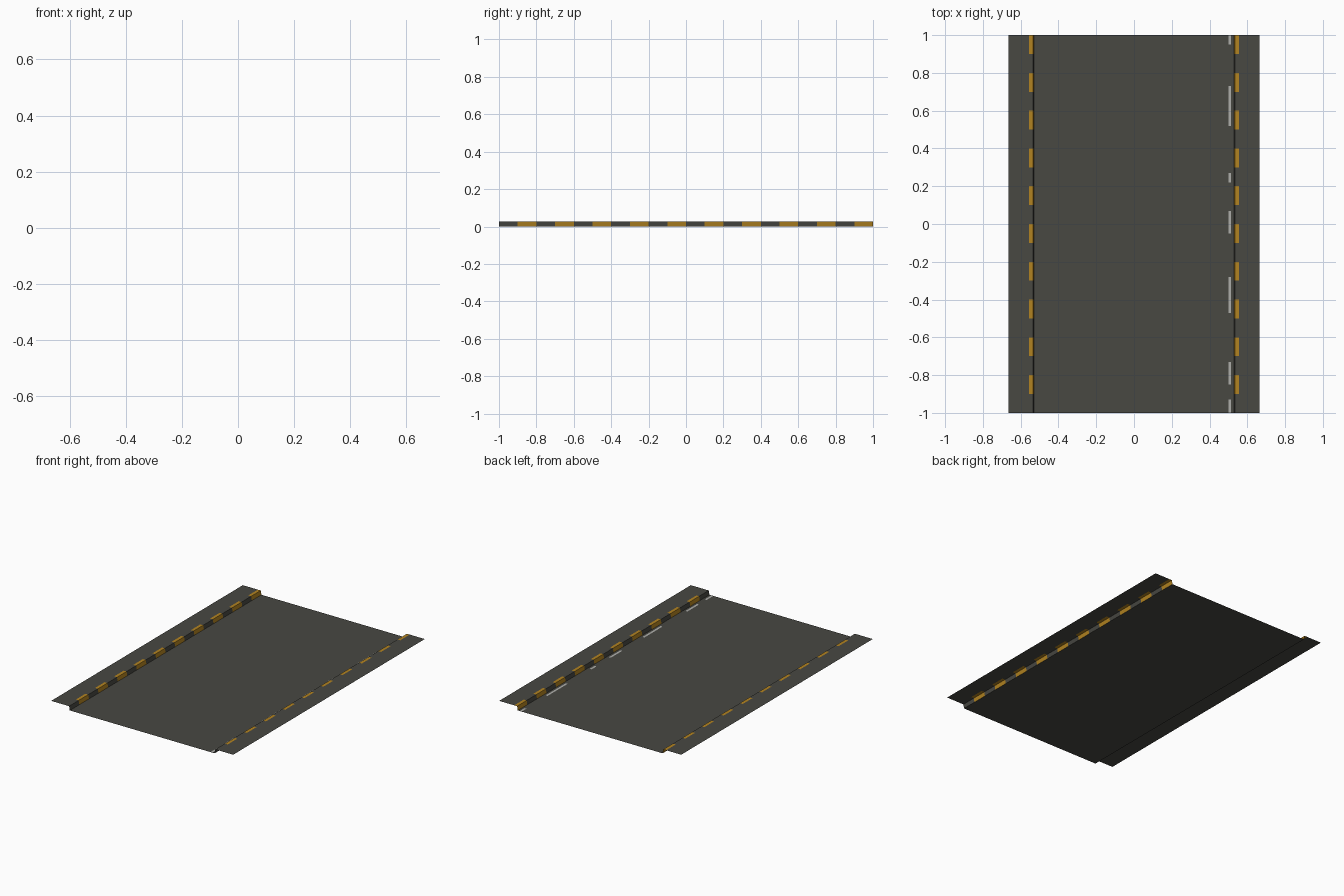
import bpy, bmesh

if "Cube" in bpy.data.objects:
    bpy.data.objects.remove(bpy.data.objects["Cube"])


def material(name, rgb):
    m = bpy.data.materials.new(name)
    m.diffuse_color = (*rgb, 1)
    m.use_nodes = True
    m.node_tree.nodes["Principled BSDF"].inputs["Base Color"].default_value = m.diffuse_color
    return m


ASPHALT = material("dark asphalt", (0.065, 0.065, 0.055))
YELLOW = material("curb yellow", (0.45, 0.23, 0.015))
LINE = material("line grey", (0.42, 0.42, 0.40))

H = 0.027                      # curb height
X_ROAD, X_CURB, X_DASH, X_EDGE = 0.529, 0.534, 0.555, 0.665


def strip(name, profile, ys, mats, rule=lambda i: 0):
    """Open sheet: (x, z) profile running left to right, swept through ys."""
    bm = bmesh.new()
    rows = [[bm.verts.new((x, y, z)) for x, z in profile] for y in ys]
    for i in range(len(ys) - 1):
        for j in range(len(profile) - 1):
            f = bm.faces.new((rows[i][j], rows[i][j + 1],
                              rows[i + 1][j + 1], rows[i + 1][j]))
            f.material_index = rule(i)
    me = bpy.data.meshes.new(name)
    bm.to_mesh(me)
    bm.free()
    for m in mats:
        me.materials.append(m)
    ob = bpy.data.objects.new(name, me)
    bpy.context.collection.objects.link(ob)
    return ob


# Roadway
strip("roadway", [(-X_ROAD, 0), (X_ROAD, 0)], [-1, 1], [ASPHALT])

# Curbs with alternating yellow blocks, and raised sidewalks
dash_ys = [-1 + 0.1 * i for i in range(21)]
for side, s in (("left", -1), ("right", 1)):
    curb = [(s * X_ROAD, 0), (s * X_CURB, H), (s * X_DASH, H)]
    walk = [(s * X_DASH, H), (s * X_EDGE, H)]
    strip(side + "_curb", curb[::s], dash_ys, [ASPHALT, YELLOW], lambda i: i % 2)
    strip(side + "_sidewalk", walk[::s], [-1, 1], [ASPHALT])

# Worn painted edge line
worn = [(-1, -0.93), (-0.85, -0.73), (-0.47, -0.28), (-0.05, 0.07),
        (0.22, 0.27), (0.52, 0.73), (0.95, 1)]
for k, (y0, y1) in enumerate(worn):
    strip("edge_line_%d" % (k + 1), [(0.50, 0.0006), (0.514, 0.0006)], [y0, y1], [LINE])
